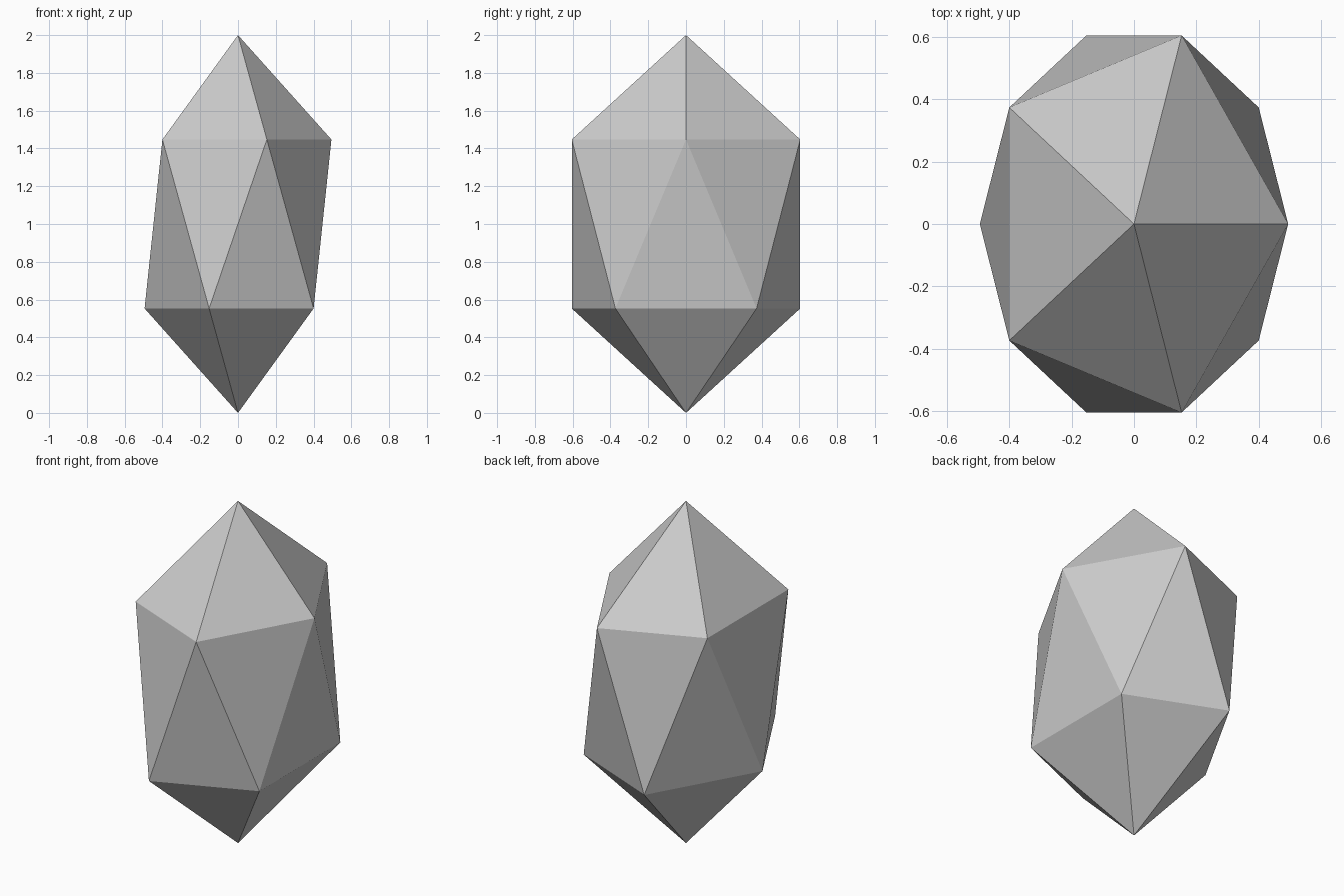
import bpy

if "Cube" in bpy.data.objects:
    bpy.data.objects.remove(bpy.data.objects["Cube"])

# Crystal body: a 20-sided icosahedron, flattened in x and y, tip resting on z = 0
bpy.ops.mesh.primitive_ico_sphere_add(subdivisions=1, radius=1, location=(0, 0, 1))
crystal = bpy.context.object
crystal.name = "faceted_crystal"
crystal.scale = (0.553, 0.711, 1)
bpy.ops.object.transform_apply(location=False, rotation=False, scale=True)
bpy.ops.object.shade_flat()
